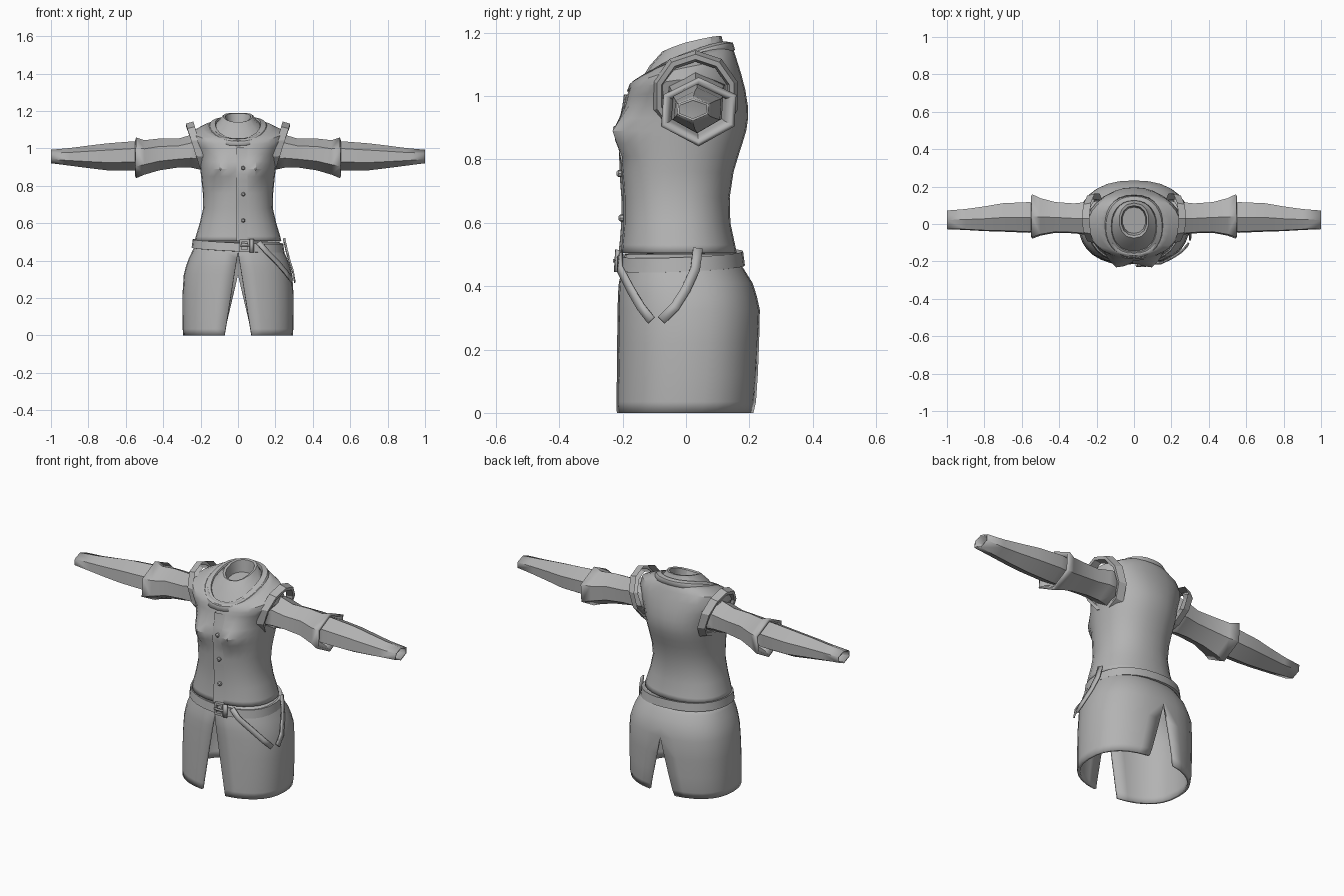
import bpy, bmesh, math
from mathutils import Vector

cube = bpy.data.objects.get("Cube")
if cube:
    bpy.data.objects.remove(cube, do_unlink=True)

cloth = bpy.data.materials.new("grey_cloth")
cloth.use_nodes = True
GREY = (0.45, 0.45, 0.45, 1)
cloth.diffuse_color = GREY
cloth.node_tree.nodes["Principled BSDF"].inputs["Base Color"].default_value = GREY


def build(name, rows, closed=True, cap=False, thick=0, mirror=False, angle=30):
    """Skin a list of point rows into a surface."""
    bm = bmesh.new()
    grid = [[bm.verts.new(p) for p in row] for row in rows]
    n = len(rows[0])
    for a, b in zip(grid, grid[1:]):
        for i in range(n if closed else n - 1):
            j = (i + 1) % n
            bm.faces.new((a[i], a[j], b[j], b[i]))
    if cap:
        bm.faces.new(grid[-1])
    bmesh.ops.remove_doubles(bm, verts=bm.verts, dist=0.0004)
    bmesh.ops.recalc_face_normals(bm, faces=bm.faces)
    me = bpy.data.meshes.new(name)
    bm.to_mesh(me)
    bm.free()
    me.materials.append(cloth)
    ob = bpy.data.objects.new(name, me)
    bpy.context.collection.objects.link(ob)
    if mirror:
        ob.modifiers.new("mirror", 'MIRROR')
    if thick:
        m = ob.modifiers.new("thickness", 'SOLIDIFY')
        m.thickness, m.offset = thick, -1
    bpy.ops.object.select_all(action='DESELECT')
    ob.select_set(True)
    bpy.context.view_layer.objects.active = ob
    bpy.ops.object.shade_smooth_by_angle(angle=math.radians(angle))
    return ob


def spow(v, e):
    return math.copysign(abs(v) ** e, v)


def oval(t, hw, yf, yb, e=0.9):
    """Point on a squared oval; t = 0 is the front, pi the back."""
    x = hw * spow(math.sin(t), e)
    return x, (yf + yb) / 2 - (yb - yf) / 2 * spow(math.cos(t), e)


def ring(z, hw, yf, yb, dip=0, e=0.9, n=28):
    """Oval ring whose front part dips down into a V."""
    pts = []
    for i in range(n):
        t = 2 * math.pi * i / n
        x, y = oval(t, hw, yf, yb, e)
        pts.append(Vector((x, y, z - dip * max(0, (1 + math.cos(t)) / 2) ** 1.6)))
    return pts


def bust(p):
    """Push the chest forward around two points."""
    if p.y < 0:
        d = ((abs(p.x) - 0.095) / 0.06) ** 2 + ((p.z - 0.885) / 0.055) ** 2
        p.y -= 0.05 * math.exp(-d)
    return p


# Vest body: height, half width, front, back, neckline dip
VEST = [(0.505, 0.232, -0.205, 0.160, 0), (0.53, 0.226, -0.202, 0.155, 0),
        (0.60, 0.205, -0.196, 0.140, 0), (0.68, 0.186, -0.196, 0.138, 0),
        (0.76, 0.188, -0.202, 0.150, 0), (0.81, 0.193, -0.202, 0.165, 0),
        (0.85, 0.197, -0.202, 0.178, 0), (0.89, 0.202, -0.200, 0.190, 0),
        (0.93, 0.207, -0.198, 0.196, 0), (0.97, 0.215, -0.192, 0.195, 0),
        (1.02, 0.235, -0.186, 0.187, 0.02), (1.07, 0.252, -0.180, 0.174, 0.05),
        (1.115, 0.245, -0.174, 0.160, 0.08), (1.145, 0.19, -0.170, 0.150, 0.10),
        (1.162, 0.14, -0.160, 0.140, 0.11)]
build("vest", [[bust(p) for p in ring(*r)] for r in VEST], thick=0.012)

# Folded vest collar following the neckline
build("vest_collar", [ring(1.145, 0.172, -0.186, 0.155, 0.13), ring(1.168, 0.150, -0.178, 0.148, 0.13),
                      ring(1.172, 0.122, -0.150, 0.126, 0.12), ring(1.150, 0.112, -0.140, 0.120, 0.11)],
      thick=0.008)

# Shirt collar and closed neck hollow
build("shirt_collar", [ring(1.13, 0.15, -0.155, 0.135, 0.1, n=14), ring(1.165, 0.105, -0.115, 0.118, 0.07, n=14),
                       ring(1.19, 0.080, -0.075, 0.112, 0.05, n=14), ring(1.187, 0.068, -0.062, 0.098, 0.05, n=14),
                       ring(1.12, 0.062, -0.05, 0.09, 0.02, n=14)], cap=True)


def front_y(z):
    """Front of the vest at the middle line."""
    for a, b in zip(VEST, VEST[1:]):
        if a[0] <= z <= b[0]:
            k = (z - a[0]) / (b[0] - a[0])
            return a[2] + k * (b[2] - a[2])
    return VEST[-1][2]


# Front overlap and buttons
rows = []
for i in range(15):
    z = 0.505 + 0.5 * i / 14
    y = front_y(z) - 0.005
    rows.append([bust(Vector((x, yy, z))) for x, yy in
                 ((-0.008, y + 0.012), (-0.008, y - 0.003), (0.02, y), (0.05, y + 0.006))])
build("front_overlap", rows, closed=False)
for i, z in enumerate((0.615, 0.755, 0.895)):
    c = Vector((0.028, front_y(z) - 0.008, z))
    c = bust(c)
    disc = [[c + Vector((r * math.cos(a * math.pi / 4), dy, r * math.sin(a * math.pi / 4)))
             for a in range(8)] for r, dy in ((0.011, 0.008), (0.011, -0.004), (0.006, -0.009))]
    build("button_%d" % (i + 1), disc, cap=True)


# Armhole rims: tilted bands wider at the shoulder than under the arm
def armhole(r, out):
    pts = []
    for i in range(10):
        a = 2 * math.pi * (i + 0.5) / 10
        y, z = 0.03 + r * math.cos(a), 1.0 + r * 1.03 * math.sin(a)
        pts.append((0.232 + out + 0.042 * math.sin(a), y, z))
    return pts


build("armhole_rim", [armhole(0.140, -0.035), armhole(0.128, 0.005), armhole(0.112, 0.003),
                      armhole(0.105, -0.035)], mirror=True)


# Sleeves: six-sided tubes along x
def hexagon(x, y, z, ry, rz):
    return [(x, y + ry * cy, z + rz * cz) for cy, cz in
            ((0, 1), (1, 0.5), (0.95, -0.42), (0, -1), (-1, -0.42), (-0.93, 0.5))]


def tube(name, stations, thick):
    build(name, [hexagon(*s) for s in stations], thick=thick, mirror=True)


tube("upper_sleeve", [(0.17, 0.03, 0.985, 0.095, 0.105), (0.25, 0.03, 0.985, 0.088, 0.088),
                      (0.32, 0.03, 0.975, 0.080, 0.077), (0.42, 0.035, 0.968, 0.082, 0.085),
                      (0.50, 0.038, 0.952, 0.100, 0.092), (0.545, 0.040, 0.950, 0.119, 0.109)], 0.015)
tube("forearm_sleeve", [(0.42, 0.035, 0.96, 0.068, 0.070), (0.56, 0.035, 0.96, 0.082, 0.078),
                        (0.70, 0.035, 0.955, 0.076, 0.072), (0.80, 0.028, 0.955, 0.066, 0.060),
                        (0.90, 0.024, 0.955, 0.056, 0.047), (1.0, 0.022, 0.957, 0.050, 0.036)], 0.008)

# Skirt: mirrored half panel with slits at front and back
SKIRT = [(0.0, 0.293, -0.222, 0.217), (0.035, 0.296, -0.222, 0.224), (0.12, 0.297, -0.220, 0.228),
         (0.22, 0.297, -0.218, 0.231), (0.325, 0.290, -0.216, 0.233), (0.37, 0.278, -0.215, 0.223),
         (0.41, 0.264, -0.212, 0.210), (0.45, 0.245, -0.203, 0.185), (0.50, 0.222, -0.192, 0.152)]
rows = []
for z, hw, yf, yb in SKIRT:
    front = 0.073 * max(0, 1 - z / 0.45)
    back = 0.078 * max(0, 1 - z / 0.325)
    t0, t1 = (math.asin((s / hw) ** (1 / 0.85)) for s in (front, back))
    t1 = math.pi - t1
    rows.append([(*oval(t0 + (t1 - t0) * i / 14, hw, yf, yb, 0.85), z) for i in range(15)])
build("skirt", rows, closed=False, thick=0.014, mirror=True)


# Belt: a slightly sloping band
def belt_ring(z, grow):
    pts = ring(z, 0.238 + grow, -0.203 - grow, 0.176 + grow, 0, 0.88)
    for p in pts:
        p.z += 0.012 * p.x / 0.25 * -1 + 0.008 * p.y / 0.2
    return pts


build("belt", [belt_ring(0.497, -0.02), belt_ring(0.503, 0.004), belt_ring(0.458, 0.010),
               belt_ring(0.455, -0.014)])


# Flat strips: hanging belt ends, belt loop and buckle
def strip(name, path, width, thick=0.008):
    """Ribbon lying against the body along a path of centre points."""
    path = [Vector(p) for p in path]
    left, right = [], []
    for i, p in enumerate(path):
        along = (path[min(i + 1, len(path) - 1)] - path[max(i - 1, 0)]).normalized()
        side = along.cross(Vector((p.x, p.y, 0)).normalized()).normalized() * width / 2
        left.append(p - side)
        right.append(p + side)
    return build(name, [left, right], closed=False, thick=thick)


strip("hanging_strap_front", [(0.11, -0.212, 0.50), (0.15, -0.212, 0.455), (0.215, -0.178, 0.39),
                              (0.262, -0.145, 0.335), (0.292, -0.112, 0.293)], 0.028)
strip("hanging_strap_side", [(0.250, 0.038, 0.52), (0.264, 0.030, 0.455), (0.282, 0.0, 0.39),
                             (0.300, -0.035, 0.335), (0.306, -0.078, 0.293)], 0.030)
strip("belt_loop", [(0.075, -0.220, 0.515), (0.075, -0.224, 0.445)], 0.022)

frame = []
for k, y in ((1, -0.206), (1, -0.224), (0.62, -0.224), (0.62, -0.206)):
    frame.append([(0.035 + sx * 0.026 * k, y, 0.48 + sz * 0.034 * k)
                  for sx, sz in ((1, 1), (-1, 1), (-1, -1), (1, -1))])
build("buckle_frame", frame)
strip("buckle_pin", [(0.010, -0.222, 0.48), (0.065, -0.222, 0.48)], 0.010)
